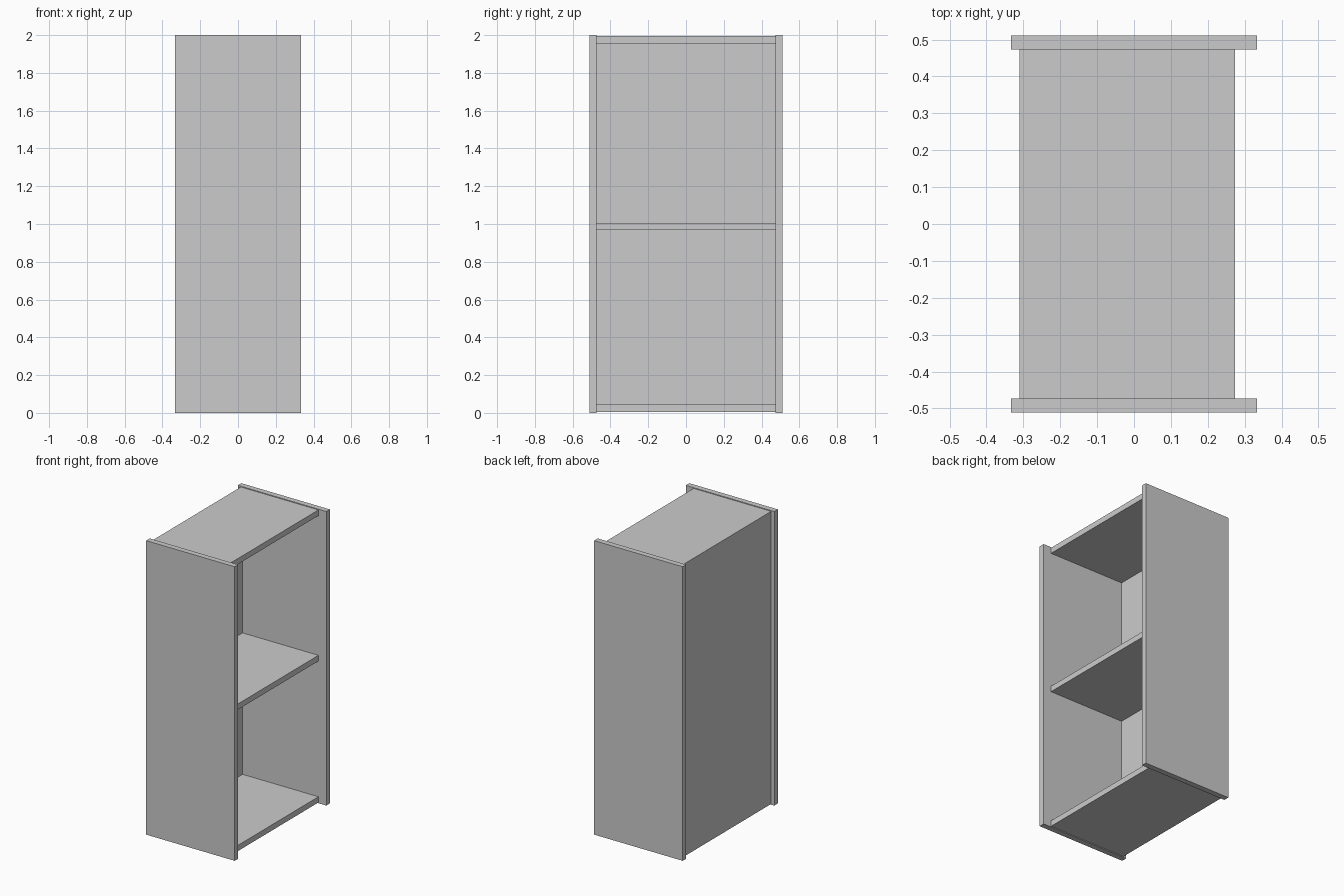
import bpy

if "Cube" in bpy.data.objects:
    bpy.data.objects.remove(bpy.data.objects["Cube"])


def board(name, x, y, z):
    """Box spanning the given (min, max) ranges."""
    bpy.ops.mesh.primitive_cube_add(
        size=1, location=[(a + b) / 2 for a, b in (x, y, z)])
    ob = bpy.context.object
    ob.name = name
    ob.scale = [b - a for a, b in (x, y, z)]
    bpy.ops.object.transform_apply(location=False, rotation=False, scale=True)
    return ob


INNER, OUTER = 0.473, 0.511      # side panel faces in y
BACK_X, BACK_IN, FRONT_X = -0.31, -0.297, 0.274

# Side panels, standing proud of the shelves
board("side_panel_front", (-0.333, 0.333), (-OUTER, -INNER), (0, 2))
board("side_panel_rear", (-0.333, 0.333), (INNER, OUTER), (0, 2))

# Thin back sheet
board("back_panel", (BACK_X, BACK_IN), (-INNER, INNER), (0.005, 1.995))

# Bottom, middle and top shelves
for name, z0, z1 in (("bottom_shelf", 0.005, 0.044),
                     ("middle_shelf", 0.967, 1.006),
                     ("top_shelf", 1.956, 1.995)):
    board(name, (BACK_IN, FRONT_X), (-INNER, INNER), (z0, z1))
